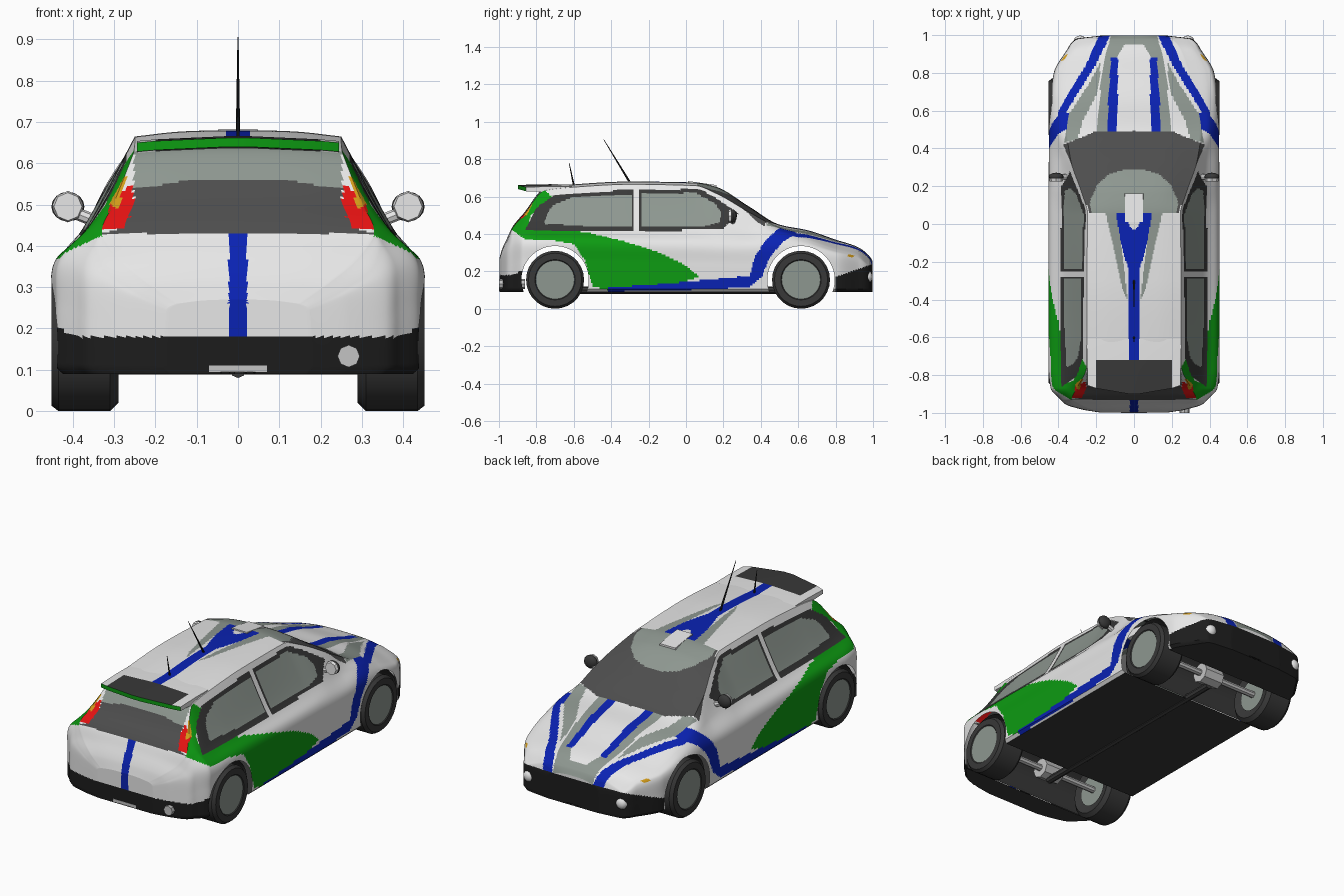
import bpy, bmesh, math
from mathutils import Vector, Matrix

if "Cube" in bpy.data.objects:
    bpy.data.objects.remove(bpy.data.objects["Cube"])

COLS = {"white": (.8, .8, .8), "silver_grey": (.27, .31, .28), "dark_glass": (.075, .075, .075),
        "black_plastic": (.012, .012, .012), "tyre_grey": (.04, .04, .04), "green": (.004, .33, .006),
        "blue": (.003, .016, .45), "red": (.78, .006, .006), "orange": (.65, .33, .01), "metal": (.55, .55, .55)}
NAMES = list(COLS)
MATS = []
for n, c in COLS.items():
    m = bpy.data.materials.new(n)
    m.diffuse_color = (*c, 1)
    m.use_nodes = True
    m.node_tree.nodes["Principled BSDF"].inputs["Base Color"].default_value = m.diffuse_color
    MATS.append(m)
ID = {n: i for i, n in enumerate(NAMES)}


def add(name, bm, col=None, smooth=35):
    me = bpy.data.meshes.new(name)
    bm.to_mesh(me)
    bm.free()
    ob = bpy.data.objects.new(name, me)
    bpy.context.collection.objects.link(ob)
    for m in (MATS if col is None else [MATS[ID[col]]]):
        me.materials.append(m)
    bpy.ops.object.select_all(action='DESELECT')
    ob.select_set(True)
    bpy.context.view_layer.objects.active = ob
    bpy.ops.object.shade_smooth_by_angle(angle=math.radians(smooth))
    return ob


def rod(name, a, b, r1, r2, col, n=12):
    a, b = Vector(a), Vector(b)
    bm = bmesh.new()
    mat = Matrix.Translation((a + b) / 2) @ (b - a).to_track_quat('Z', 'Y').to_matrix().to_4x4()
    bmesh.ops.create_cone(bm, cap_ends=True, segments=n, radius1=r1, radius2=r2, depth=(b - a).length, matrix=mat)
    return add(name, bm, col)


def ball(name, loc, scale, col, n=12):
    bm = bmesh.new()
    bmesh.ops.create_uvsphere(bm, u_segments=n, v_segments=8, radius=1,
                              matrix=Matrix.Translation(loc) @ Matrix.Diagonal((*scale, 1)))
    return add(name, bm, col)


def box(name, lo, hi, col, taper=1.0, drop=0):
    lo, hi = Vector(lo), Vector(hi)
    bm = bmesh.new()
    bmesh.ops.create_cube(bm, size=1, matrix=Matrix.Translation((lo + hi) / 2) @ Matrix.Diagonal((*(hi - lo), 1)))
    for v in bm.verts:
        if v.co.z > hi.z - 1e-5:
            v.co.x *= taper
            if v.co.y > hi.y - 1e-5:
                v.co.z -= drop
    return add(name, bm, col)


# Body stations: y, half width, shoulder z, belt x, belt z, rail x, rail z, centre z
ST = [(-1, .18, .23, .17, .25, .15, .26, .27), (-.985, .27, .27, .25, .29, .22, .31, .32),
      (-.955, .365, .31, .33, .35, .29, .37, .385), (-.93, .39, .34, .35, .405, .33, .43, .437),
      (-.87, .44, .36, .37, .435, .302, .50, .51), (-.76, .45, .36, .367, .44, .252, .63, .64),
      (-.6, .45, .36, .37, .44, .25, .650, .665), (-.3, .45, .355, .37, .44, .25, .665, .68),
      (.05, .45, .35, .372, .44, .245, .658, .675), (.16, .45, .345, .377, .44, .275, .617, .652),
      (.34, .45, .34, .385, .42, .335, .515, .545), (.5, .45, .34, .405, .405, .355, .433, .45),
      (.65, .445, .32, .40, .365, .33, .395, .42), (.8, .425, .285, .385, .315, .29, .345, .37),
      (.92, .357, .255, .325, .285, .25, .31, .33), (.98, .31, .22, .28, .24, .20, .27, .285),
      (1, .17, .20, .15, .23, .10, .245, .255)]


def slopes(j):
    s = [(b[j] - a[j]) / (b[0] - a[0]) for a, b in zip(ST, ST[1:])]
    return [s[0]] + [0 if p * q <= 0 else 2 * p * q / (p + q) for p, q in zip(s, s[1:])] + [s[-1]]


SL = [None] + [slopes(j) for j in range(1, 8)]


def station(y):
    i = max(k for k in range(len(ST) - 1) if k == 0 or ST[k][0] <= y)
    h = ST[i + 1][0] - ST[i][0]
    t = (y - ST[i][0]) / h
    return [(1 + 2 * t) * (1 - t) ** 2 * ST[i][j] + t * (1 - t) ** 2 * h * SL[j][i]
            + t * t * (3 - 2 * t) * ST[i + 1][j] + t * t * (t - 1) * h * SL[j][i + 1] for j in range(1, 8)]


def section(y):
    w, zs, wb, zb, wr, zr, zt = station(y)
    p = [(-w, .09), (0, .09), (w - .015, .09), (w, .105), (w, zs * .7), (w - .005, zs), (wb, zb), (wr, zr),
         (wr * .55, zr + .8 * (zt - zr)), (0, zt), (-wr * .55, zr + .8 * (zt - zr))]
    p = [Vector(q) for q in p]
    out = []
    for i, n in enumerate((4, 2, 14, 11, 10, 25, 16, 24)):
        a, b, c, d = p[i:i + 4]
        if i in (0, 1, 2, 6):   # crisp sill and roof rail
            a = b * 2 - c
        if i in (0, 1, 5):
            d = c * 2 - b
        for k in range(n):
            t = k / n
            out.append(.5 * (2 * b + (c - a) * t + (2 * a - 5 * b + 4 * c - d) * t * t + (3 * b - a - 3 * c + d) * t ** 3))
    return out + [p[9]]


# Paint areas as (colour, outline); side is (y,z), rear is (|x|,z), top is (|x|,y)
SIDE = [("silver_grey", [(-.76, .455), (-.74, .51), (-.71, .555), (-.61, .595), (-.29, .61), (-.29, .44), (-.5, .44)]),
        ("silver_grey", [(-.235, .615), (.05, .62), (.16, .56), (.19, .51), (.18, .46), (.07, .435), (-.235, .435)]),
        ("tyre_grey", [(-.86, .42), (-.8, .54), (-.7, .61), (-.28, .638), (-.28, .415)]),
        ("tyre_grey", [(-.25, .638), (.08, .638), (.17, .585), (.28, .51), (.2, .43), (-.25, .41)]),
        ("blue", [(-.42, .092), (-.42, .11), (-.1, .135), (.34, .175), (.37, .28), (.42, .36), (.49, .425), (.55, .45),
                  (.61, .44), (.58, .395), (.51, .35), (.445, .27), (.405, .17), (.34, .115), (0, .1)]),
        ("green", [(-.76, .64), (-.72, .6), (-.83, .5), (-.85, .43), (-.54, .41), (-.33, .36), (-.14, .3), (0, .23),
                   (.07, .17), (-.1, .12), (-.42, .1), (-.5, .12), (-.54, .26), (-.6, .345), (-.7, .365), (-.86, .37),
                   (-.94, .43)]),
        ("orange", [(.86, .28), (.89, .272), (.9, .283), (.87, .292)])]
REAR = [("red", [(.25, .5), (.258, .55), (.28, .53), (.29, .49), (.31, .5), (.325, .442), (.275, .442)]),
        ("orange", [(.26, .63), (.268, .58), (.29, .49), (.315, .5), (.29, .57)]),
        ("white", [(.251, .635), (.252, .54), (.27, .53), (.268, .58), (.26, .635)]),
        ("silver_grey", [(-1, .565), (.12, .56), (.2, .545), (.252, .54), (.252, .636), (-1, .636)]),
        ("dark_glass", [(-1, .43), (.33, .43), (.275, .445), (.25, .5), (.255, .56), (.25, .64), (-1, .64)])]
TOP = [("silver_grey", [(-1, .29), (.06, .285), (.13, .265), (.19, .215), (.225, .14), (.235, .1), (.22, .055), (-1, .055)]),
       ("dark_glass", [(-1, .5), (.2, .49), (.375, .42), (.3, .24), (.235, .055), (-1, .055)]),
       ("blue", [(.42, .5), (.40, .6), (.33, .72), (.255, .84), (.18, 1.01), (.12, 1.01), (.205, .84), (.28, .72),
                 (.355, .6), (.38, .5)]),
       ("blue", [(.085, .88), (.122, .88), (.145, .48), (.088, .48)]),
       ("silver_grey", [(.145, .48), (.2, .48), (.17, .8), (.12, 1.01), (-1, 1.01), (-1, .95), (.05, .95), (.11, .85)]),
       ("silver_grey", [(.37, .43), (.345, .58), (.24, .74), (.17, .87), (.2, .68), (.27, .55), (.3, .45)]),
       ("blue", [(.095, .06), (.07, -.1), (.027, -.25), (.027, -.74), (-1, -.74), (-1, -.03), (.012, -.03), (.05, .06)]),
       ("silver_grey", [(.15, .06), (.11, -.12), (.06, -.35), (.035, -.4), (.05, -.25), (.07, -.1), (.095, .06)])]


def find(areas, u, v):
    for col, p in areas:
        inside = False
        for (a, b), (c, d) in zip(p, p[1:] + p[:1]):
            if (b > v) != (d > v) and u < (c - a) * (v - b) / (d - b) + a:
                inside = not inside
        if inside:
            return col


def paint(c, n):
    a, y, z = abs(c.x), c.y, c.z
    if n.z < -.9 and z < .12:
        return "tyre_grey"
    if (y > .8 and z < .17 + .35 * (y - .8)) or (y < -.87 and z < .18 + max(0, a - .4) * .7):
        return "black_plastic"
    col = None
    if y < -.75 and n.y < -.36:
        col = find(REAR, a, z)
    if not col and a > .22 and abs(n.x) > .2:
        col = find(SIDE, y, z)
    if not col and n.z > .2:
        col = find(TOP, a, y)
    if not col and y < -.9 and a < .022:
        col = "blue"
    return col or "white"


# Car body: lofted shell with closed ends, painted by area, then wheel arches opened
WHEELS = (-.7, .615)
AXZ, ARCH = .155, .18
ys = [math.sin(math.pi / 2 * (2 * i / 430 - 1)) for i in range(431)]
rows = [(-1, k / 16) for k in range(16)] + [(y, 1) for y in ys] + [(1, k / 16) for k in range(15, -1, -1)]
bm = bmesh.new()
grid = []
for y, k in rows:
    s = section(y)
    loop = [(p.x * k, y * .998, p.y) for p in s] + [(-p.x * k, y * .998, p.y) for p in s[-2:0:-1]]
    grid.append([bm.verts.new(q) for q in loop])
N = len(grid[0])
for r, q in zip(grid, grid[1:]):
    for i in range(N):
        bm.faces.new((r[i], r[(i + 1) % N], q[(i + 1) % N], q[i]))
bmesh.ops.remove_doubles(bm, verts=bm.verts, dist=1e-5)
bmesh.ops.recalc_face_normals(bm, faces=bm.faces)
bm.normal_update()
cut = []
for f in bm.faces:
    c = f.calc_center_median()
    f.material_index = ID[paint(c, f.normal)]
    if any(math.hypot(c.y - w, c.z - AXZ) < ARCH for w in WHEELS):
        cut.append(f)
bmesh.ops.delete(bm, geom=cut, context='FACES')
for v in bm.verts:
    if v.is_boundary:
        w = min(WHEELS, key=lambda q: abs(q - v.co.y))
        d = Vector((v.co.y - w, v.co.z - AXZ)).normalized() * ARCH
        v.co.y, v.co.z = w + d.x, AXZ + d.y
add("car_body", bm, smooth=40)

TYRE = [(.09, .30), (.135, .29), (.155, .31), (.155, .435), (.142, .452), (.108, .452), (.1, .445)]
for w, tag in zip(WHEELS, ("rear", "front")):
    # Wheel well lining across the car
    bm = bmesh.new()
    arc = [math.radians(-20 + 220 * i / 32) for i in range(33)]
    e = [[bm.verts.new((x, w + ARCH * math.cos(t), AXZ + ARCH * math.sin(t))) for t in arc] for x in (-.42, .42)]
    for i in range(32):
        bm.faces.new((e[0][i], e[0][i + 1], e[1][i + 1], e[1][i]))
    add(tag + "_wheel_well", bm, "tyre_grey")
    # Axle and gear housing
    rod(tag + "_axle", (-.32, w, AXZ), (.32, w, AXZ), .018, .018, "metal", 8)
    rod(tag + "_gear_housing", (-.06, w, AXZ), (.06, w, AXZ), .055, .055, "metal", 8)
    for s in (-1, 1):
        # Lathed tyre with wheel disc
        bm = bmesh.new()
        vs = [bm.verts.new((s * x, w, AXZ + r)) for r, x in TYRE]
        es = [bm.edges.new(p) for p in zip(vs, vs[1:])]
        bmesh.ops.spin(bm, geom=vs + es, cent=(0, w, AXZ), axis=(1, 0, 0), angle=math.tau, steps=28)
        bmesh.ops.remove_doubles(bm, verts=bm.verts, dist=1e-5)
        bmesh.ops.recalc_face_normals(bm, faces=bm.faces)
        add(tag + "_tyre", bm, "tyre_grey", 30)
        rod(tag + "_wheel_disc", (s * .305, w, AXZ), (s * .448, w, AXZ), .104, .104, "silver_grey", 28)

# Rear spoiler: dark top, white ends, green trailing edge, blue stripe run-out
bm = bmesh.new()
rings = []
for x in (-.245, -.2, -.027, .027, .2, .245):
    k = (x / .245) ** 2
    yr, d = -.9 + .045 * k, -.012 * k
    rings.append([bm.verts.new((x, y, z + d)) for y, z in
                  ((-.61, .665), (-.72, .666), (yr, .662), (yr, .64), (-.72, .635))])
for r, q in zip(rings, rings[1:]):
    for i in range(5):
        f = bm.faces.new((r[i], r[(i + 1) % 5], q[(i + 1) % 5], q[i]))
        x = abs(f.calc_center_median().x)
        if i == 2:
            f.material_index = ID["green"]
        elif i in (1, 3) and x < .2:
            f.material_index = ID["tyre_grey"]
        elif i == 0 and x < .02:
            f.material_index = ID["blue"]
bm.faces.new(rings[0])
bm.faces.new(rings[-1])
bmesh.ops.recalc_face_normals(bm, faces=bm.faces)
add("rear_spoiler", bm, smooth=20)

# Door mirrors, front fog lamps
for s in (-1, 1):
    ball("door_mirror", (s * .412, .25, .495), (.04, .022, .036), "tyre_grey")
    rod("mirror_glass", (s * .412, .24, .495), (s * .412, .226, .495), .038, .034, "white", 8)
    rod("mirror_arm", (s * .35, .25, .462), (s * .40, .25, .482), .015, .015, "white", 8)
    ball("fog_lamp", (s * .285, .972, .17), (.033, .026, .033), "white")

# Roof vent, aerials, exhaust, plate and drive shaft
box("roof_vent", (-.056, .01, .63), (.056, .162, .683), "white", .85, .022)
rod("long_aerial", (0, -.3, .675), (0, -.44, .905), .006, .0015, "black_plastic", 6)
rod("short_aerial", (0, -.6, .66), (0, -.625, .78), .005, .0015, "black_plastic", 6)
rod("exhaust_pipe", (.268, -.86, .133), (.268, -1, .133), .027, .027, "metal", 8)
box("rear_tow_plate", (-.07, -1, .094), (.07, -.985, .11), "metal")
rod("drive_shaft", (0, WHEELS[0], .1), (0, WHEELS[1], .1), .02, .02, "tyre_grey", 8)
